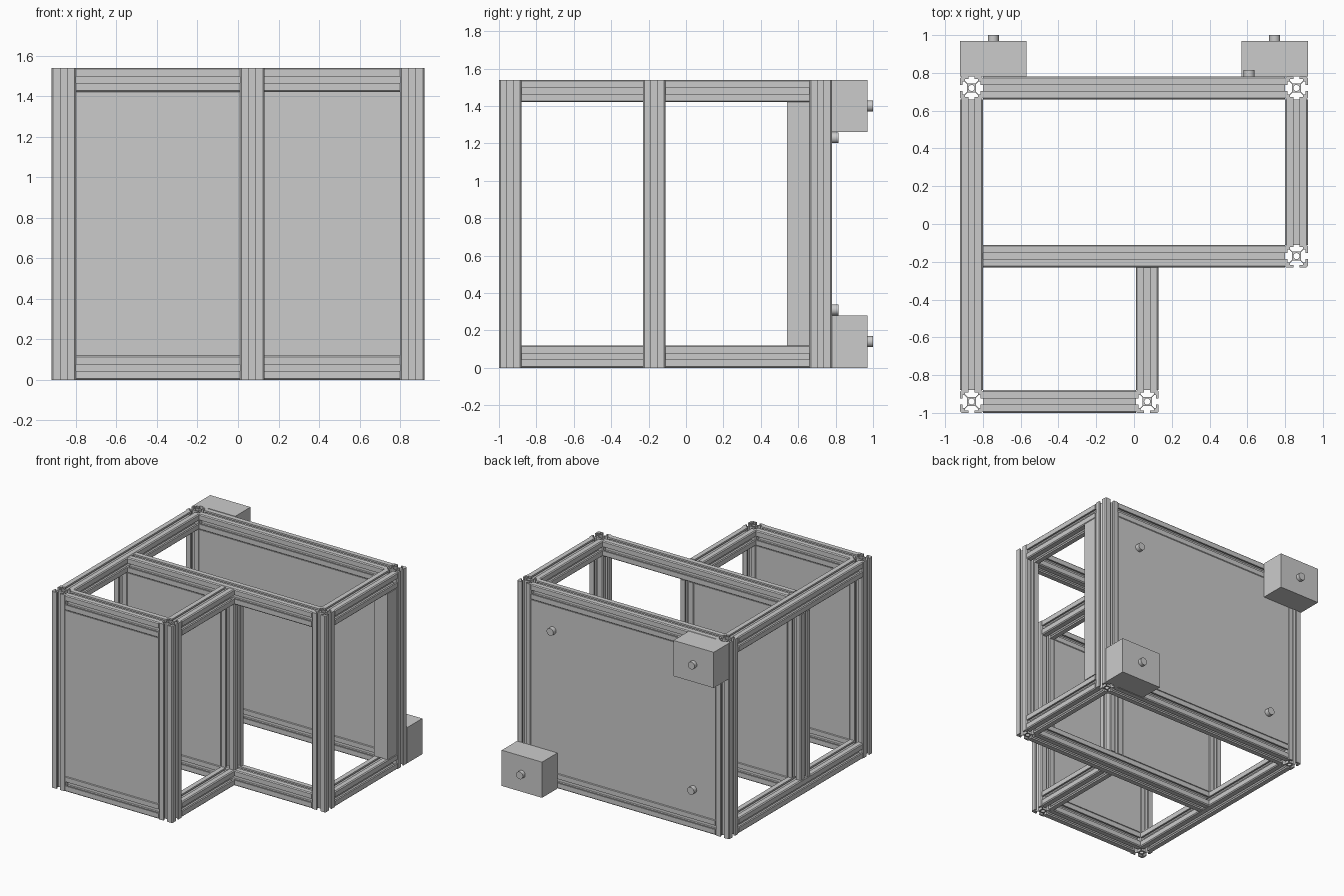
import bpy, bmesh, math
from mathutils import Matrix, Vector

if "Cube" in bpy.data.objects:
    bpy.data.objects.remove(bpy.data.objects["Cube"])

H = 0.06            # half width of a frame profile
TOP = 1.54          # overall frame height
XL, XM, XR = -0.86, 0.07, 0.86
YF, YM, YB = -0.94, -0.17, 0.72


def finish(name, bm):
    bmesh.ops.recalc_face_normals(bm, faces=bm.faces[:])
    me = bpy.data.meshes.new(name)
    bm.to_mesh(me)
    bm.free()
    ob = bpy.data.objects.new(name, me)
    bpy.context.collection.objects.link(ob)
    return ob


def profile_loop():
    # half of one slotted side (+x), mirrored, then turned four times
    half = [(0.024, 0.011), (0.024, 0.021), (0.038, 0.035), (0.047, 0.035),
            (0.047, 0.016), (H, 0.016), (H, 0.053)]
    side = [(x, -y) for x, y in reversed(half)] + half
    pts = []
    for k in range(4):
        r = Matrix.Rotation(k * math.pi / 2, 2)
        pts += [r @ Vector(p) for p in side]
    return pts


def extrusion(name, a, b):
    """Slotted profile with a centre bore running from a to b."""
    a, b = Vector(a), Vector(b)
    bore = [Vector((0.016 * math.cos(t * math.pi / 8), 0.016 * math.sin(t * math.pi / 8)))
            for t in range(16)]
    bm = bmesh.new()
    for pts in (profile_loop(), bore):
        vs = [bm.verts.new((p.x, p.y, 0)) for p in pts]
        for i, v in enumerate(vs):
            bm.edges.new((v, vs[(i + 1) % len(vs)]))
    bmesh.ops.triangle_fill(bm, edges=bm.edges[:], use_beauty=True, use_dissolve=False)
    ext = bmesh.ops.extrude_face_region(bm, geom=bm.faces[:], use_keep_orig=True)
    moved = [g for g in ext["geom"] if isinstance(g, bmesh.types.BMVert)]
    bmesh.ops.translate(bm, verts=moved, vec=(0, 0, (b - a).length))
    d = b - a
    if abs(d.x) > 1e-6:
        rot = Matrix.Rotation(math.pi / 2, 4, 'Y')
    elif abs(d.y) > 1e-6:
        rot = Matrix.Rotation(-math.pi / 2, 4, 'X')
    else:
        rot = Matrix.Identity(4)
    bm.transform(Matrix.Translation(a) @ rot)
    return finish(name, bm)


def box(name, lo, hi):
    lo, hi = Vector(lo), Vector(hi)
    bm = bmesh.new()
    bmesh.ops.create_cube(bm, size=1)
    bm.transform(Matrix.Translation((lo + hi) / 2) @ Matrix.Diagonal((hi - lo).to_4d()))
    return finish(name, bm)


def knob(name, x, y0, y1, z):
    bm = bmesh.new()
    bmesh.ops.create_cone(bm, cap_ends=True, segments=32, radius1=0.029, radius2=0.029,
                          depth=y1 - y0)
    bm.transform(Matrix.Translation((x, (y0 + y1) / 2, z)) @ Matrix.Rotation(math.pi / 2, 4, 'X'))
    for f in bm.faces:
        f.smooth = len(f.verts) == 4
    return finish(name, bm)


# full-height corner posts
for name, x, y in [("back_left_post", XL, YB), ("back_right_post", XR, YB),
                   ("middle_right_post", XR, YM), ("front_left_post", XL, YF),
                   ("front_right_post", XM, YF)]:
    extrusion(name, (x, y, 0), (x, y, TOP))

# shorter posts held between the rails
for name, x in [("middle_left_post", XL), ("inner_post", XM)]:
    extrusion(name, (x, YM, 2 * H), (x, YM, TOP - 2 * H))

# horizontal rails, bottom and top
rails = [("left", (XL, YF + H), (XL, YB - H)), ("back", (XL + H, YB), (XR - H, YB)),
         ("middle", (XL + H, YM), (XR - H, YM)), ("front", (XL + H, YF), (XM - H, YF)),
         ("inner", (XM, YF + H), (XM, YM - H)), ("right", (XR, YM + H), (XR, YB - H))]
for level, z in (("bottom", H), ("top", TOP - H)):
    for name, a, b in rails:
        extrusion(f"{level}_{name}_rail", (*a, z), (*b, z))

# infill panels, nearly as thick as the frame
P = H - 0.001
Z0, Z1 = 2 * H, TOP - 2 * H
for name, x0, x1, y in [("back_panel", XL + H, XR - H, YB),
                        ("middle_panel", XL + H, XM - H, YM),
                        ("front_panel", XL + H, XM - H, YF)]:
    box(name, (x0, y - P, Z0), (x1, y + P, Z1))
box("right_filler_strip", (XR - P, 0.54, Z0), (XR + P, YB - H, Z1))

# rear boxes and knobs, diagonal to each other
for tag, s, z0, zk, zp in [("upper", -1, 1.26, 1.40, 0.31), ("lower", 1, 0.0, 0.14, 1.23)]:
    xs = sorted((s * 0.57, s * 0.92))
    box(f"{tag}_rear_box", (xs[0], YB + H, z0), (xs[1], 0.97, z0 + 0.28))
    knob(f"{tag}_box_knob", s * 0.745, 0.96, 1.0, zk)
    knob(f"{tag}_panel_knob", s * 0.61, YB, 0.815, zp)
